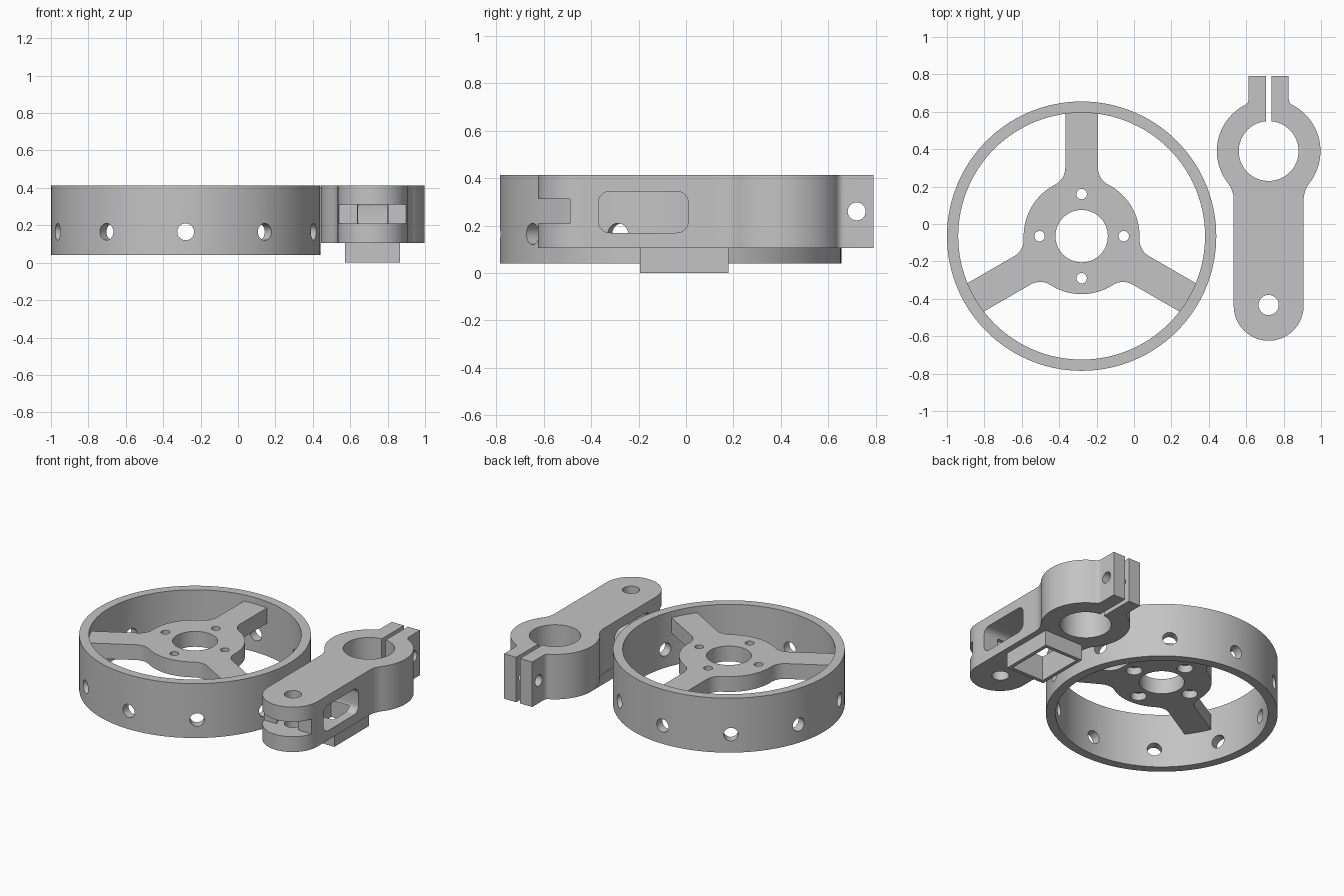
import bpy, bmesh, math
from mathutils import Matrix, Vector

if "Cube" in bpy.data.objects:
    bpy.data.objects.remove(bpy.data.objects["Cube"])

grey = bpy.data.materials.new("plain_grey")
grey.diffuse_color = (0.55, 0.55, 0.55, 1)
grey.use_nodes = True
grey.node_tree.nodes["Principled BSDF"].inputs["Base Color"].default_value = grey.diffuse_color


def arc(cx, cy, r, a0, a1, n):
    """Points on an arc, angles in degrees."""
    out = []
    for i in range(n + 1):
        a = math.radians(a0 + (a1 - a0) * i / n)
        out.append((cx + r * math.cos(a), cy + r * math.sin(a)))
    return out


def circle(cx, cy, r, n=48):
    return arc(cx, cy, r, 0, 360, n)[:-1]


def rect(x0, x1, y0, y1):
    return [(x0, y0), (x1, y0), (x1, y1), (x0, y1)]


def prism(name, pts, z0, z1, matrix=Matrix()):
    """Extrude a flat outline from z0 to z1, then place it."""
    bm = bmesh.new()
    face = bm.faces.new([bm.verts.new((x, y, z0)) for x, y in pts])
    ext = bmesh.ops.extrude_face_region(bm, geom=[face])["geom"]
    verts = [g for g in ext if isinstance(g, bmesh.types.BMVert)]
    bmesh.ops.translate(bm, verts=verts, vec=(0, 0, z1 - z0))
    bmesh.ops.transform(bm, matrix=matrix, verts=bm.verts[:])
    bmesh.ops.recalc_face_normals(bm, faces=bm.faces[:])
    mesh = bpy.data.meshes.new(name)
    bm.to_mesh(mesh)
    bm.free()
    mesh.materials.append(grey)
    ob = bpy.data.objects.new(name, mesh)
    bpy.context.collection.objects.link(ob)
    return ob


def combine(ob, others, op="DIFFERENCE"):
    """Boolean a list of helpers into ob and remove them."""
    bpy.context.view_layer.objects.active = ob
    for other in others:
        mod = ob.modifiers.new("bool", "BOOLEAN")
        mod.operation, mod.solver, mod.object = op, "EXACT", other
        bpy.ops.object.modifier_apply(modifier=mod.name)
        bpy.data.objects.remove(other)


def smooth(ob):
    bpy.ops.object.select_all(action="DESELECT")
    ob.select_set(True)
    bpy.context.view_layer.objects.active = ob
    bpy.ops.object.shade_smooth_by_angle(angle=math.radians(30))


# Wheel rim with ten radial holes
WX, WY = -0.28, -0.065
rim = prism("wheel_rim", circle(WX, WY, 0.72, 120), 0.04, 0.413)
cuts = [prism("cut", circle(WX, WY, 0.66, 120), -0.1, 0.6)]
for i in range(10):
    place = (Matrix.Translation((WX, WY, 0.165))
             @ Matrix.Rotation(math.radians(36 * i + 18), 4, "Z")
             @ Matrix.Rotation(math.radians(90), 4, "Y"))
    cuts.append(prism("cut", circle(0, 0, 0.045, 24), 0.5, 0.9, place))
combine(rim, cuts)
smooth(rim)

# Hub plate with three filleted spokes
HUB, HALF, FIL = 0.31, 0.0875, 0.10
fv = HALF + FIL
fu = math.sqrt((HUB + FIL) ** 2 - fv ** 2)
phi = math.degrees(math.atan2(fv, fu))
outline = []
for a in (90, 210, 330):
    pts = arc(fu, -fv, FIL, 180 - phi, 90, 8)
    pts += [(0.67, -HALF), (0.67, HALF)]
    pts += arc(fu, fv, FIL, -90, phi - 180, 8)
    pts += arc(0, 0, HUB, phi, 120 - phi, 20)[1:-1]
    rot = Matrix.Rotation(math.radians(a), 2)
    for p in pts:
        q = rot @ Vector(p)
        outline.append((q.x + WX, q.y + WY))
hub = prism("hub_and_spokes", outline, 0.265, 0.37)
cuts = [prism("cut", circle(WX, WY, 0.14), 0, 0.6)]
for dx, dy in ((1, 0), (0, 1), (-1, 0), (0, -1)):
    x, y = WX + 0.225 * dx, WY + 0.225 * dy
    cuts.append(prism("cut", circle(x, y, 0.028, 24), 0, 0.6))
    cuts.append(prism("cut", circle(x, y, 0.05, 24), 0, 0.315))
combine(hub, cuts)
smooth(hub)

# Clamp arm outline: one half, then mirrored
AX, RY, PY = 0.72, 0.39, -0.437
BODY, RING, EAR = 0.187, 0.277, 0.107
f1, f2 = 0.15, 0.035
d1 = math.sqrt((RING + f1) ** 2 - (BODY + f1) ** 2)
d2 = math.sqrt((RING + f2) ** 2 - (EAR + f2) ** 2)
b1 = math.degrees(math.atan2(d1, BODY + f1))
b2 = math.degrees(math.atan2(d2, EAR + f2))
half = arc(0, PY, BODY, -90, 0, 20)
half += arc(BODY + f1, RY - d1, f1, 180, 180 - b1, 8)
half += arc(0, RY, RING, -b1, b2, 32)[1:-1]
half += arc(EAR + f2, RY + d2, f2, 180 + b2, 180, 5)
half += [(EAR, 0.79)]
outline = [(AX + x, y) for x, y in half]
outline += [(AX - x, y) for x, y in reversed(half[1:])]
arm = prism("clamp_arm", outline, 0.105, 0.413)

# Lower tab joined to the arm
combine(arm, [prism("tab", rect(AX - 0.147, AX + 0.147, -0.195, 0.18),
                    0, 0.14)], "UNION")

# Rounded side window, laid out in y-z and cut along x
along_x = Matrix(((0, 0, 1, 0), (1, 0, 0, 0), (0, 1, 0, 0), (0, 0, 0, 1)))
window = []
for cx, cy, a in ((-0.04, 0.295, 0), (-0.32, 0.295, 90),
                  (-0.32, 0.22, 180), (-0.04, 0.22, 270)):
    window += arc(cx, cy, 0.05, a, a + 90, 8)

combine(arm, [
    prism("clamp_bore", circle(AX, RY, 0.16, 64), -0.1, 0.6),
    prism("clamp_slit", rect(AX - 0.015, AX + 0.015, RY, 0.9), -0.1, 0.6),
    prism("screw_hole", circle(0.72, 0.26, 0.038, 24), 0.4, 1.1, along_x),
    prism("pin_hole", circle(AX, -0.433, 0.054, 32), -0.1, 0.6),
    prism("fork_slot", rect(0.4, 1.1, -0.8, -0.49), 0.21, 0.312),
    prism("fork_pocket", circle(AX, -0.433, 0.10, 48), 0.21, 0.312),
    prism("window", window, 0.4, 1.1, along_x),
    prism("tab_pocket", rect(AX - 0.122, AX + 0.122, -0.17, 0.155), -0.1, 0.2),
])
smooth(arm)
